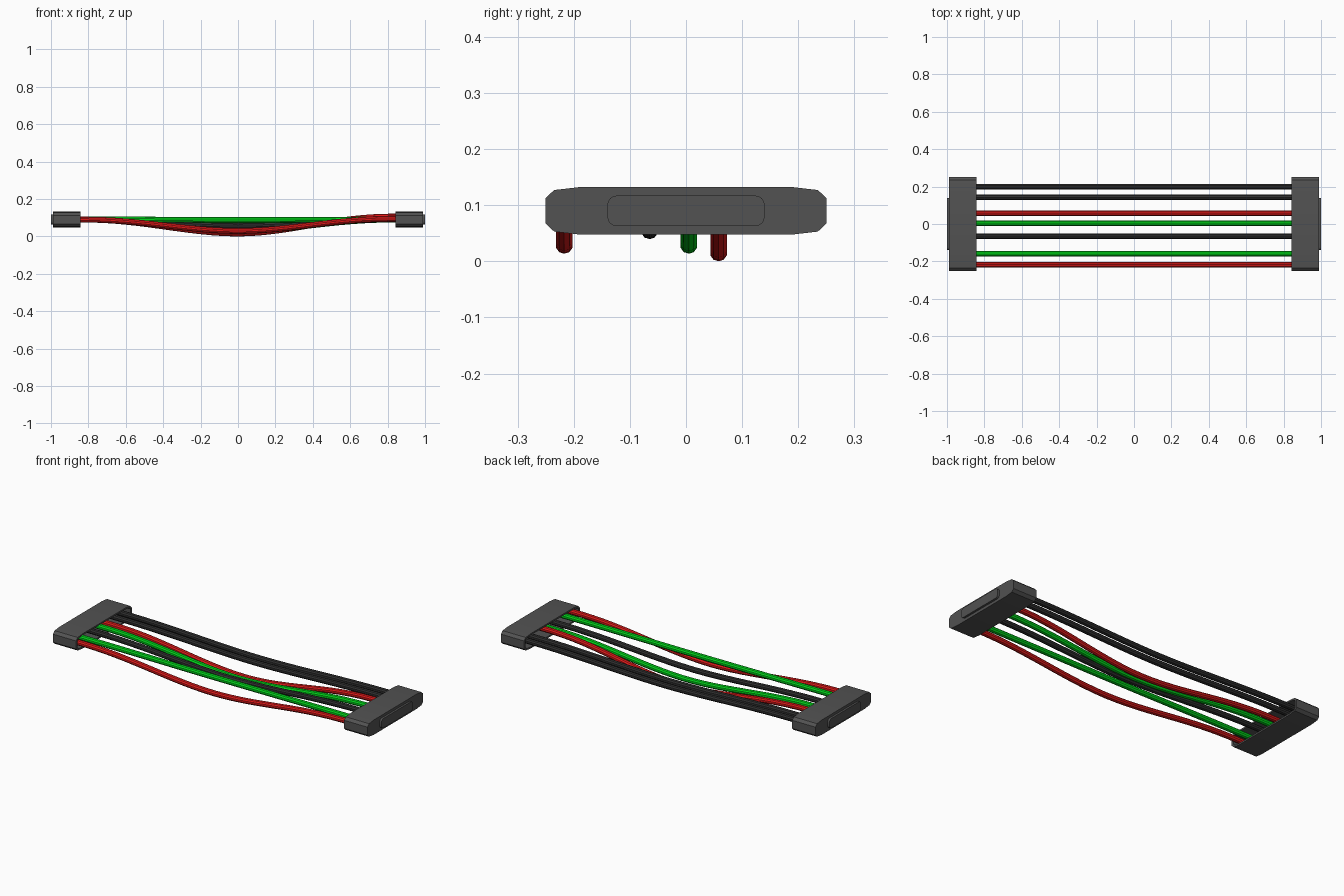
import bpy, bmesh, math

if "Cube" in bpy.data.objects:
    bpy.data.objects.remove(bpy.data.objects["Cube"])

def mat(name, col):
    m = bpy.data.materials.new(name)
    m.diffuse_color = (*col, 1)
    m.use_nodes = True
    m.node_tree.nodes["Principled BSDF"].inputs["Base Color"].default_value = m.diffuse_color
    return m

RED = mat("red_insulation", (0.75, 0.01, 0.01))
GREEN = mat("green_insulation", (0.0, 0.7, 0.01))
BLACK = mat("black_insulation", (0.03, 0.03, 0.03))
GREY = mat("dark_housing", (0.085, 0.085, 0.085))
ZC = 0.09

def smooth(ob, angle=30):
    bpy.ops.object.select_all(action='DESELECT')
    ob.select_set(True)
    bpy.context.view_layer.objects.active = ob
    bpy.ops.object.shade_smooth_by_angle(angle=math.radians(angle))

def mesh_object(name, bm, material):
    bmesh.ops.recalc_face_normals(bm, faces=bm.faces)
    me = bpy.data.meshes.new(name)
    bm.to_mesh(me)
    bm.free()
    ob = bpy.data.objects.new(name, me)
    bpy.context.collection.objects.link(ob)
    me.materials.append(material)
    smooth(ob)
    return ob

def loft(bm, rings):
    # bridge successive rings and cap both ends
    vs = [[bm.verts.new(p) for p in r] for r in rings]
    n = len(vs[0])
    for a, b in zip(vs, vs[1:]):
        for i in range(n):
            bm.faces.new((a[i], a[(i + 1) % n], b[(i + 1) % n], b[i]))
    bm.faces.new(vs[0])
    bm.faces.new(vs[-1])

def mirrored(quarter):
    # quarter outline to full closed outline
    q = quarter
    return (q + [(-y, z) for y, z in reversed(q)] + [(-y, -z) for y, z in q]
            + [(y, -z) for y, z in reversed(q)])

outer = mirrored([(0.25, 0.023), (0.235, 0.037), (0.192, 0.042)])
inner = mirrored([(0.238, 0.019), (0.227, 0.029), (0.19, 0.033)])
r = 0.016
tab = mirrored([(0.14 - r + r * math.cos(a), 0.027 - r + r * math.sin(a))
                for a in [i * math.pi / 8 for i in range(5)]])

for side, s in (("left", -1), ("right", 1)):
    def ring(outline, x):
        return [(s * x, y, ZC + z) for y, z in outline]
    # hollow housing, open towards the wires
    bm = bmesh.new()
    loft(bm, [ring(outer, 0.988), ring(outer, 0.842), ring(inner, 0.842), ring(inner, 0.94)])
    mesh_object(side + "_connector_housing", bm, GREY)
    # raised plate on the outer end
    bm = bmesh.new()
    loft(bm, [ring(tab, 0.98), ring(tab, 1.0)])
    mesh_object(side + "_connector_plate", bm, GREY)

# sagging wires: y, material, left / middle / right height
wires = [
    (-0.217, RED, 0.090, 0.029, 0.094),
    (-0.160, GREEN, 0.091, 0.088, 0.090),
    (-0.065, BLACK, 0.090, 0.055, 0.090),
    (0.005, GREEN, 0.090, 0.029, 0.090),
    (0.058, RED, 0.090, 0.0155, 0.106),
    (0.142, BLACK, 0.090, 0.068, 0.090),
    (0.198, BLACK, 0.092, 0.068, 0.090),
]
R, SIDES, STEPS = 0.0155, 10, 28
for k, (y, m, zl, zm, zr) in enumerate(wires):
    bm = bmesh.new()
    rings = []
    for i in range(STEPS + 1):
        x = -0.94 + 1.88 * i / STEPS
        t = min(abs(x) / 0.82, 1)
        w = 0.5 - 0.5 * math.cos(math.pi * t ** 0.95)
        z = zm + ((zl if x < 0 else zr) - zm) * w
        rings.append([(x, y + R * math.sin(2 * math.pi * j / SIDES),
                       z - R * math.cos(2 * math.pi * j / SIDES)) for j in range(SIDES)])
    loft(bm, rings)
    ob = mesh_object("wire_%d" % (k + 1), bm, m)
    smooth(ob, 50)
